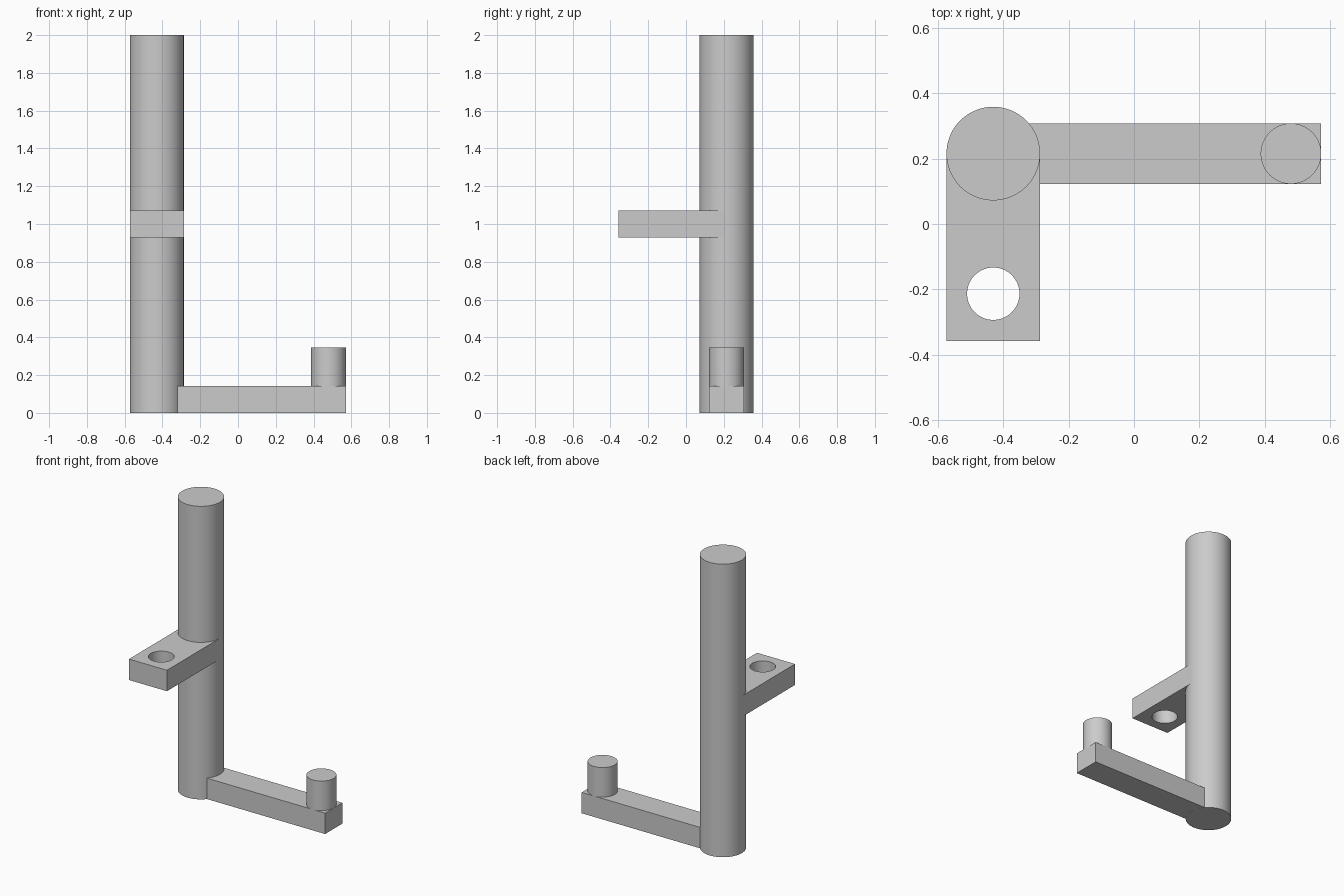
import bpy
import math

cube = bpy.data.objects.get("Cube")
if cube:
    bpy.data.objects.remove(cube, do_unlink=True)

# Single plain material
grey = bpy.data.materials.new("light grey")
grey.use_nodes = True
colour = (0.6, 0.6, 0.6, 1)
grey.diffuse_color = colour
grey.node_tree.nodes["Principled BSDF"].inputs["Base Color"].default_value = colour


def finish(obj, name):
    obj.name = name
    obj.data.materials.append(grey)
    return obj


def cylinder(name, x, y, radius, bottom, top):
    bpy.ops.mesh.primitive_cylinder_add(
        vertices=96, radius=radius, depth=top - bottom,
        location=(x, y, (bottom + top) / 2))
    obj = finish(bpy.context.object, name)
    bpy.ops.object.shade_smooth_by_angle(angle=math.radians(30))
    return obj


def box(name, low, high):
    centre = [(a + b) / 2 for a, b in zip(low, high)]
    bpy.ops.mesh.primitive_cube_add(size=1, location=centre)
    obj = bpy.context.object
    obj.scale = [b - a for a, b in zip(low, high)]
    bpy.ops.object.transform_apply(location=False, rotation=False, scale=True)
    return finish(obj, name)


THICK = 0.143
POST_X, POST_Y, POST_R = -0.43, 0.215, 0.143

# Upright post
cylinder("post", POST_X, POST_Y, POST_R, 0, 2)

# Bracket at mid height, reaching forward, with a through hole
bracket = box("bracket",
              (POST_X - POST_R, -0.357, 1 - THICK / 2),
              (POST_X + POST_R, POST_Y, 1 + THICK / 2))
cutter = cylinder("hole_cutter", POST_X, -0.213, 0.08, 0.8, 1.2)
cutter.hide_render = True
cutter.hide_set(True)
cutter.display_type = 'WIRE'
hole = bracket.modifiers.new("hole", 'BOOLEAN')
hole.operation = 'DIFFERENCE'
hole.solver = 'EXACT'
hole.object = cutter
bpy.context.view_layer.objects.active = bracket
bracket.select_set(True)
bpy.ops.object.modifier_apply(modifier=hole.name)
bpy.data.objects.remove(cutter, do_unlink=True)
bpy.ops.object.shade_smooth_by_angle(angle=math.radians(30))

# Foot arm along the ground, ending in a short peg
ARM_HALF = 0.0925
box("foot_arm", (POST_X + 0.05, POST_Y - ARM_HALF, 0.0005),
    (0.572, POST_Y + ARM_HALF, THICK))
cylinder("peg", 0.572 - ARM_HALF, POST_Y, ARM_HALF, 0.1, 0.345)
